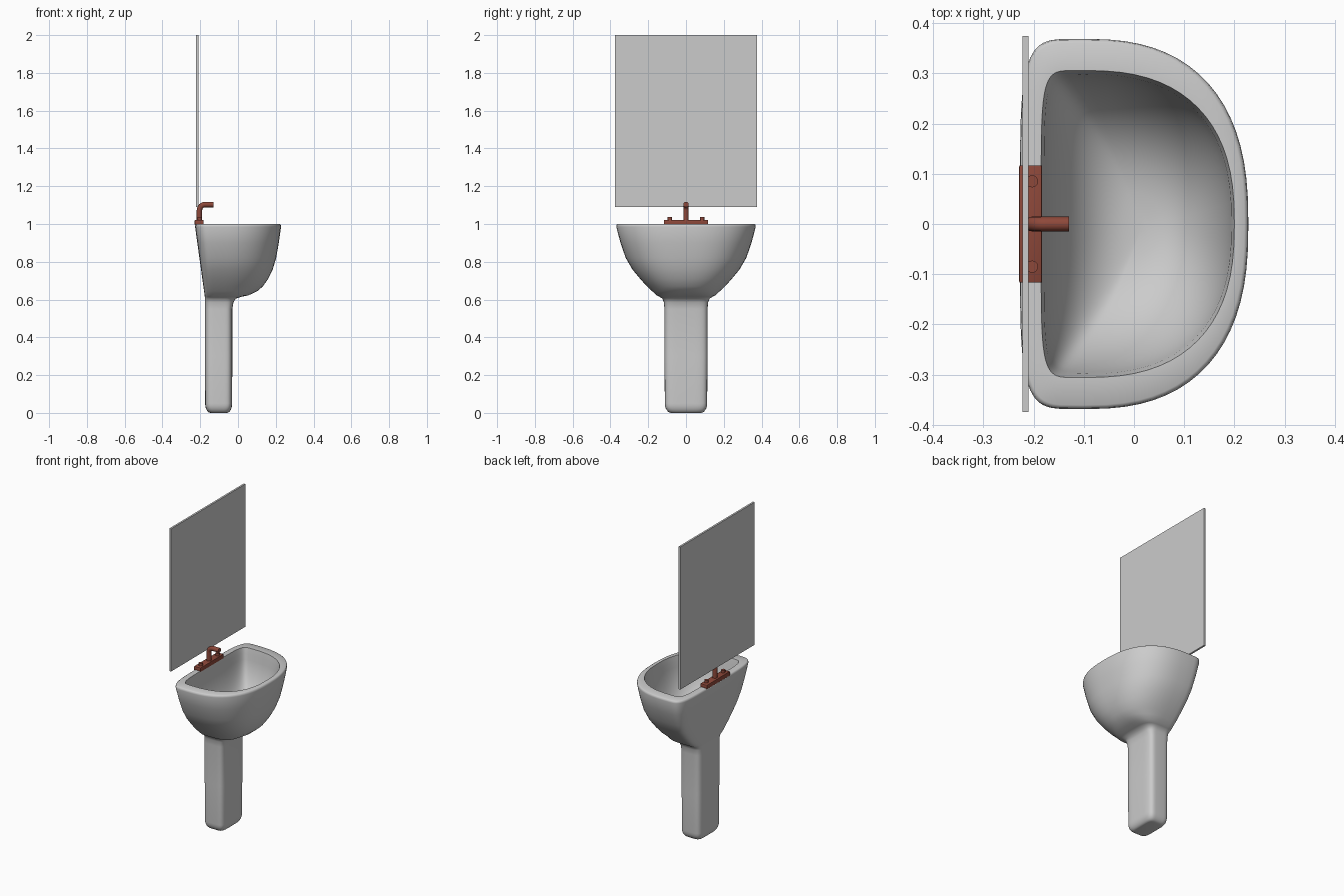
import bpy, bmesh, math

if "Cube" in bpy.data.objects:
    bpy.data.objects.remove(bpy.data.objects["Cube"])


def add_object(name, bm, angle=40, mat=None):
    bmesh.ops.recalc_face_normals(bm, faces=bm.faces)
    me = bpy.data.meshes.new(name)
    bm.to_mesh(me)
    bm.free()
    ob = bpy.data.objects.new(name, me)
    bpy.context.collection.objects.link(ob)
    if mat:
        me.materials.append(mat)
    bpy.ops.object.select_all(action='DESELECT')
    ob.select_set(True)
    bpy.context.view_layer.objects.active = ob
    bpy.ops.object.shade_smooth_by_angle(angle=math.radians(angle))
    return ob


def skin(bm, rings):
    """Join equal rings with quads and cap both ends."""
    for a, b in zip(rings, rings[1:]):
        for i in range(len(a)):
            j = (i + 1) % len(a)
            bm.faces.new((a[i], a[j], b[j], b[i]))
    bm.faces.new(rings[0])
    bm.faces.new(rings[-1])


def box(name, lo, hi, bevel=0.0, mat=None):
    bm = bmesh.new()
    bmesh.ops.create_cube(bm, size=1)
    for v in bm.verts:
        v.co = [(a + b) / 2 + c * (b - a) for a, b, c in zip(lo, hi, v.co)]
    if bevel:
        bmesh.ops.bevel(bm, geom=bm.edges[:], offset=bevel, segments=2, affect='EDGES', profile=0.5)
    return add_object(name, bm, 30, mat)


def d_ring(bm, z, x0, x1, y, xc, nf, nb, count=72):
    """D-shaped ring: superellipse with separate front (+x) and back (-x) halves."""
    ring = []
    for i in range(count):
        t = 2 * math.pi * i / count
        c, s = math.cos(t), math.sin(t)
        n, a = (nf, x1 - xc) if c >= 0 else (nb, xc - x0)
        ring.append(bm.verts.new((xc + math.copysign(a * abs(c) ** (2 / n), c),
                                  math.copysign(y * abs(s) ** (2 / n), s), z)))
    return ring


bm = bmesh.new()
rings = []

# Pedestal with a rounded foot
for k in range(7):
    a = math.pi / 2 * k / 6
    inset = 0.028 * (1 - math.sin(a))
    rings.append(d_ring(bm, 0.05 * (1 - math.cos(a)), -0.174 + inset, -0.031 - inset,
                        0.112 - inset * 1.2, -0.10, 5, 5))
for z in (0.3, 0.55):
    rings.append(d_ring(bm, z, -0.175, -0.03, 0.114, -0.10, 5, 5))

# Outer bowl: height, front x, half width; the back wall leans straight out
bowl = [(0.585, -0.024, 0.117), (0.605, -0.012, 0.125), (0.614, 0.015, 0.14),
        (0.622, 0.055, 0.155), (0.645, 0.103, 0.18), (0.67, 0.132, 0.207),
        (0.71, 0.16, 0.243), (0.76, 0.184, 0.284), (0.82, 0.202, 0.319),
        (0.90, 0.216, 0.347), (0.985, 0.228, 0.369)]
for z, x1, y in bowl:
    back = -0.175 - 0.053 * max(0, z - 0.61) / 0.38
    front_n = 2.5 + 2.5 * max(0, min(1, (0.645 - z) / 0.06))
    rings.append(d_ring(bm, z, back, x1, y, -0.10, front_n, 5))

# Rounded rim
for inset, z in ((0.002, 0.996), (0.008, 1.0)):
    rings.append(d_ring(bm, z, -0.228 + inset, 0.228 - inset, 0.369 - inset, -0.10, 2.5, 5))

# Inner hollow: a squashed dome about a centre line
rings.append(d_ring(bm, 1.0, -0.185, 0.2, 0.306, -0.10, 2.5, 6))
for k in range(1, 15):
    a = math.pi / 2 * k / 14.3
    s = math.cos(a) ** 0.8
    rings.append(d_ring(bm, 1 - 0.322 * math.sin(a), 0.02 - 0.2 * s, 0.02 + 0.175 * s, 0.3 * s,
                        0.02 - 0.12 * s, 2 + 0.5 * s, 2 + 4 * s ** 3))
skin(bm, rings)
add_object("basin_and_pedestal", bm, 60)

# Mirror panel
box("mirror_panel", (-0.222, -0.375, 1.09), (-0.210, 0.375, 2.0))

# Tap: plate, two knobs and bent spout
copper = bpy.data.materials.new("copper")
copper.diffuse_color = (0.27, 0.065, 0.042, 1)
copper.use_nodes = True
copper.node_tree.nodes["Principled BSDF"].inputs["Base Color"].default_value = copper.diffuse_color
box("tap_plate", (-0.229, -0.117, 0.994), (-0.183, 0.117, 1.021), 0.003, copper)


def tube(name, path, r, sides=20):
    """Pipe in the xz plane; path = (x, y, z, tilt of the pipe axis from vertical)."""
    bm = bmesh.new()
    rings = []
    for x, y, z, tilt in path:
        ring = []
        for i in range(sides):
            t = 2 * math.pi * i / sides
            u = r * math.cos(t)
            ring.append(bm.verts.new((x + u * math.cos(tilt), y + r * math.sin(t),
                                      z - u * math.sin(tilt))))
        rings.append(ring)
    skin(bm, rings)
    return add_object(name, bm, 40, copper)


for side, label in ((1, "left"), (-1, "right")):
    tube(label + "_knob", [(-0.203, side * 0.085, z, 0) for z in (1.01, 1.037)], 0.012)

R = 0.03
bend = [math.pi / 2 * k / 8 for k in range(9)]
spout = [(-0.204, 0, 1.01, 0)]
spout += [(-0.204 + R * (1 - math.cos(a)), 0, 1.073 + R * math.sin(a), a) for a in bend]
spout += [(-0.130, 0, 1.103, math.pi / 2)]
tube("tap_spout", spout, 0.0145)
